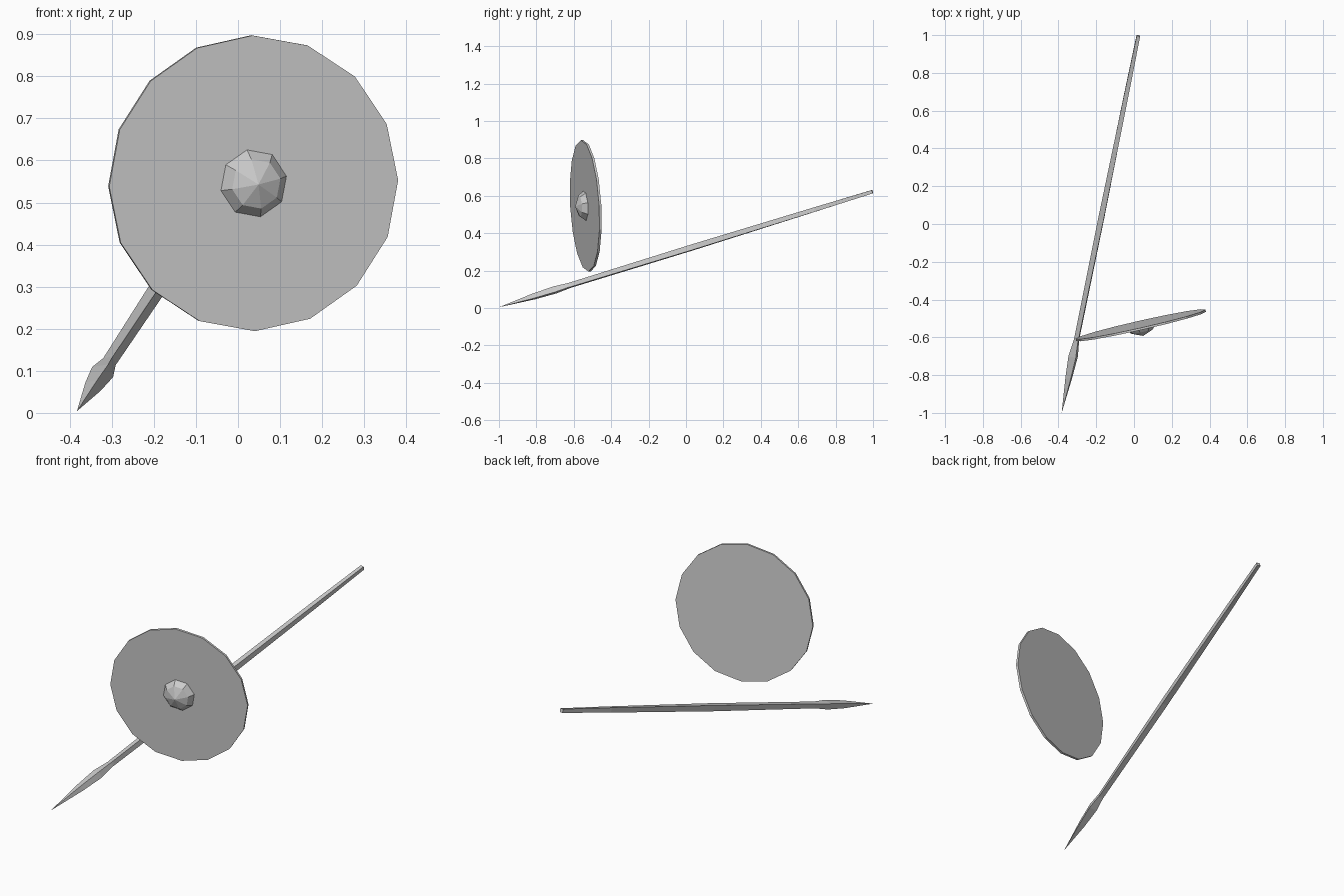
import bpy, bmesh, math
from mathutils import Vector, Matrix

cube = bpy.data.objects.get("Cube")
if cube:
    bpy.data.objects.remove(cube)

grey = bpy.data.materials.new("plain grey")
grey.use_nodes = True
grey.diffuse_color = (0.6, 0.6, 0.6, 1)
grey.node_tree.nodes["Principled BSDF"].inputs["Base Color"].default_value = (0.6, 0.6, 0.6, 1)


def lathe(name, profile, sides, matrix, phase=0.0, twist=0.0):
    """Loft rings (height, x radius, y radius) along local z; zero radius makes a point."""
    bm = bmesh.new()
    rings = []
    for h, rx, ry in profile:
        if rx == 0:
            rings.append([bm.verts.new((0, 0, h))])
            continue
        angles = [phase + twist * h + math.tau * i / sides for i in range(sides)]
        rings.append([bm.verts.new((rx * math.cos(a), ry * math.sin(a), h)) for a in angles])
    for low, high in zip(rings, rings[1:]):
        for i in range(sides):
            j = (i + 1) % sides
            quad = [low[i % len(low)], low[j % len(low)], high[j % len(high)], high[i % len(high)]]
            bm.faces.new(list(dict.fromkeys(quad)))
    for ring in (rings[0], rings[-1]):
        if len(ring) > 1:
            bm.faces.new(ring)
    bmesh.ops.recalc_face_normals(bm, faces=bm.faces)
    mesh = bpy.data.meshes.new(name)
    bm.to_mesh(mesh)
    bm.free()
    obj = bpy.data.objects.new(name, mesh)
    mesh.materials.append(grey)
    obj.matrix_world = matrix
    bpy.context.collection.objects.link(obj)
    return obj


def frame(origin, axis, side):
    """Matrix with local z along axis and local x close to side."""
    z = Vector(axis).normalized()
    y = z.cross(Vector(side)).normalized()
    x = y.cross(z)
    return Matrix.Translation(origin) @ Matrix((x, y, z)).transposed().to_4x4()


# Round shield with a faceted boss, leaning slightly forward
shield = frame((0.036, -0.536, 0.546), (0.22, -0.974, -0.054), (0.69, 0.155, 0.015))
lathe("shield_disc", [(-0.006, 0.352, 0.352), (0.006, 0.352, 0.352)], 16, shield)
lathe("shield_boss", [(0.004, 0.083, 0.083), (0.034, 0.06, 0.06), (0.058, 0, 0)],
      8, shield, math.radians(11))

# Spear: slender shaft swelling at the middle, with a leaf-shaped head
tip, butt = Vector((-0.383, -1, 0.004)), Vector((0.023, 0.997, 0.622))
length = (butt - tip).length
spear = frame(tip, butt - tip, (1, 0, 0))
lathe("spear_shaft", [(0.3, 0.014, 0.014), (0.42, 0.017, 0.017), (1.1, 0.021, 0.021),
                      (1.8, 0.017, 0.017), (length, 0.013, 0.013)], 4, spear, 0.5, 0.15)
lathe("spear_head", [(0, 0, 0), (0.2, 0.021, 0.019), (0.32, 0.029, 0.023),
                     (0.43, 0.014, 0.014)], 4, spear, 0.5)
